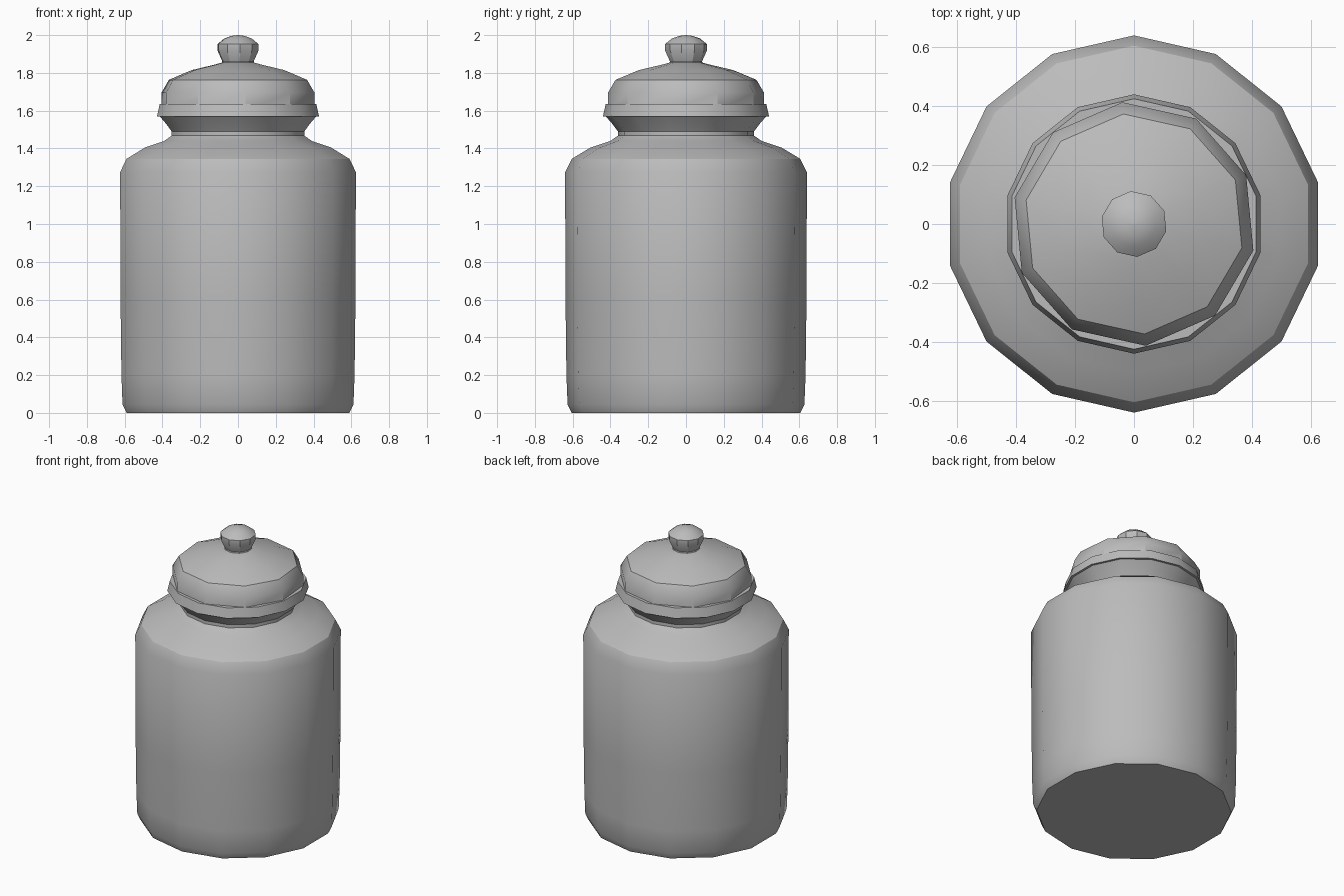
import bpy
import math

cube = bpy.data.objects.get("Cube")
if cube:
    bpy.data.objects.remove(cube)

gray = bpy.data.materials.new("plain gray")
gray.use_nodes = True
color = (0.5, 0.5, 0.5, 1)
gray.diffuse_color = color
gray.node_tree.nodes["Principled BSDF"].inputs["Base Color"].default_value = color


def lathe(name, profile, sides, start):
    """Spin (radius, height) points round z and cap both ends."""
    verts, faces = [], []
    for r, z in profile:
        for i in range(sides):
            a = math.radians(start) + math.tau * i / sides
            verts.append((r * math.cos(a), r * math.sin(a), z))
    for k in range(len(profile) - 1):
        for i in range(sides):
            j = (i + 1) % sides
            low, high = k * sides, (k + 1) * sides
            faces.append((low + i, low + j, high + j, high + i))
    faces.append(tuple(reversed(range(sides))))
    faces.append(tuple(range(len(verts) - sides, len(verts))))
    mesh = bpy.data.meshes.new(name)
    mesh.from_pydata(verts, [], faces)
    mesh.materials.append(gray)
    obj = bpy.data.objects.new(name, mesh)
    bpy.context.collection.objects.link(obj)
    bpy.ops.object.select_all(action="DESELECT")
    obj.select_set(True)
    bpy.context.view_layer.objects.active = obj
    bpy.ops.object.shade_smooth_by_angle(angle=math.radians(32))
    return obj


# Jar body with rounded shoulder and flared neck
lathe("jar_body", [(0.605, 0), (0.627, 0.045), (0.633, 0.2), (0.638, 0.6),
                   (0.64, 1.275), (0.605, 1.345), (0.505, 1.405), (0.40, 1.44),
                   (0.36, 1.468), (0.36, 1.49), (0.39, 1.53), (0.425, 1.57)], 14, 90)

# Lid rim, resting on the neck
lathe("lid_rim", [(0.44, 1.57), (0.425, 1.635)], 14, 90)

# Faceted lid with a low dome
lathe("lid", [(0.415, 1.6), (0.415, 1.695), (0.375, 1.763), (0.25, 1.815),
              (0.13, 1.843), (0.085, 1.855)], 10, 95.5)

# Knob with a narrow waist
lathe("lid_knob", [(0.095, 1.84), (0.085, 1.86), (0.112, 1.92), (0.112, 1.952),
                   (0.075, 1.982), (0.035, 1.996), (0.002, 2.0)], 10, 95.5)
